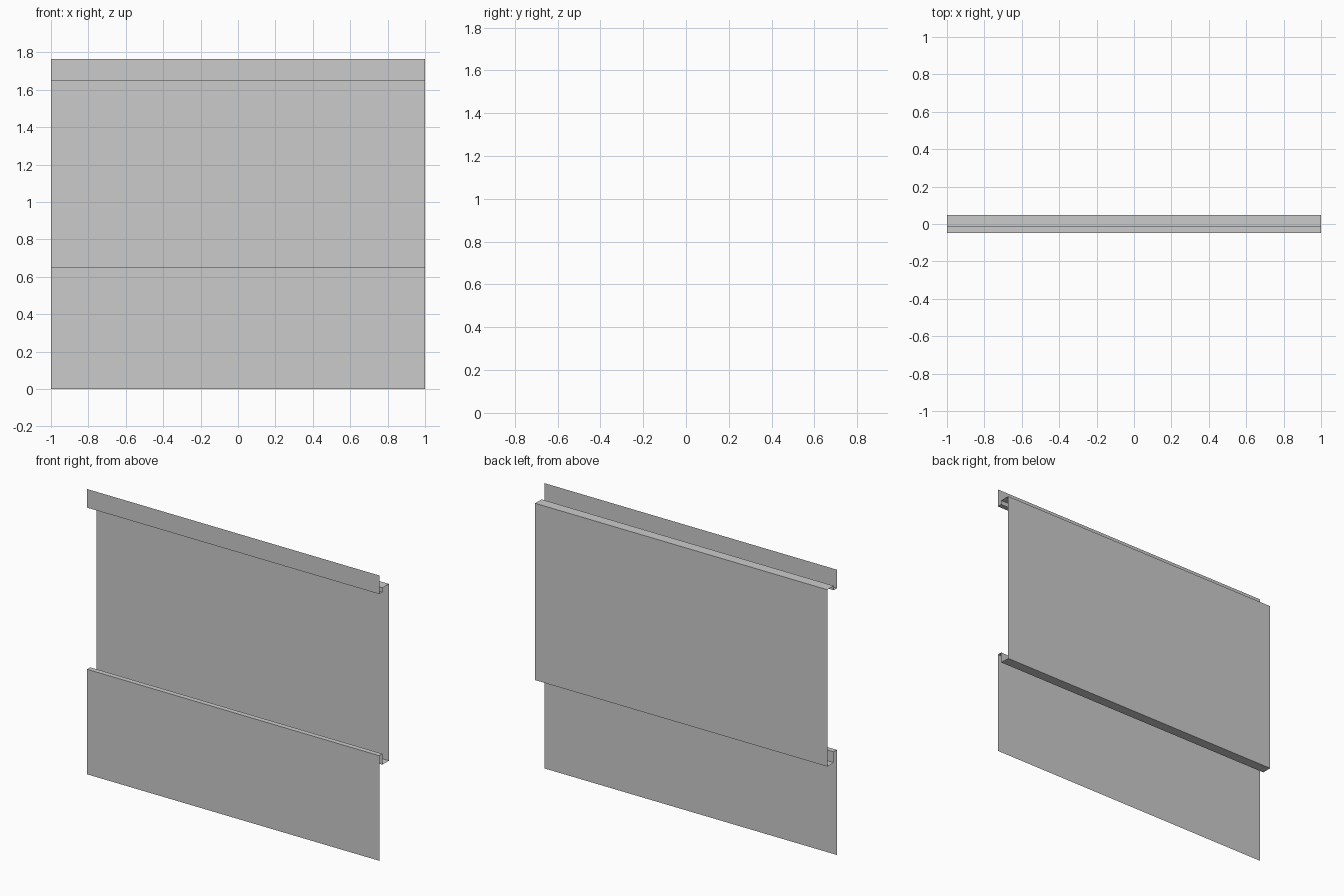
import bpy, bmesh

if "Cube" in bpy.data.objects:
    bpy.data.objects.remove(bpy.data.objects["Cube"])

# Folded sheet cross-section (y, z), from the lower skirt up to the top strip
profile = [
    (-0.047, 0.0), (-0.047, 0.65),      # lower front skirt
    (-0.016, 0.65), (-0.016, 0.583),    # lower lip and return
    (0.047, 0.583), (0.047, 1.677),     # recessed back panel
    (-0.016, 1.677), (-0.016, 1.65),    # upper shelf and return
    (-0.047, 1.65), (-0.047, 1.765),    # top front strip
]

# Folded panel: profile swept along x as an open thin sheet
bm = bmesh.new()
left = [bm.verts.new((-1, y, z)) for y, z in profile]
right = [bm.verts.new((1, y, z)) for y, z in profile]
for i in range(len(profile) - 1):
    bm.faces.new((left[i], right[i], right[i + 1], left[i + 1]))

mesh = bpy.data.meshes.new("folded_panel")
bm.to_mesh(mesh)
bm.free()
panel = bpy.data.objects.new("folded_panel", mesh)
bpy.context.collection.objects.link(panel)
